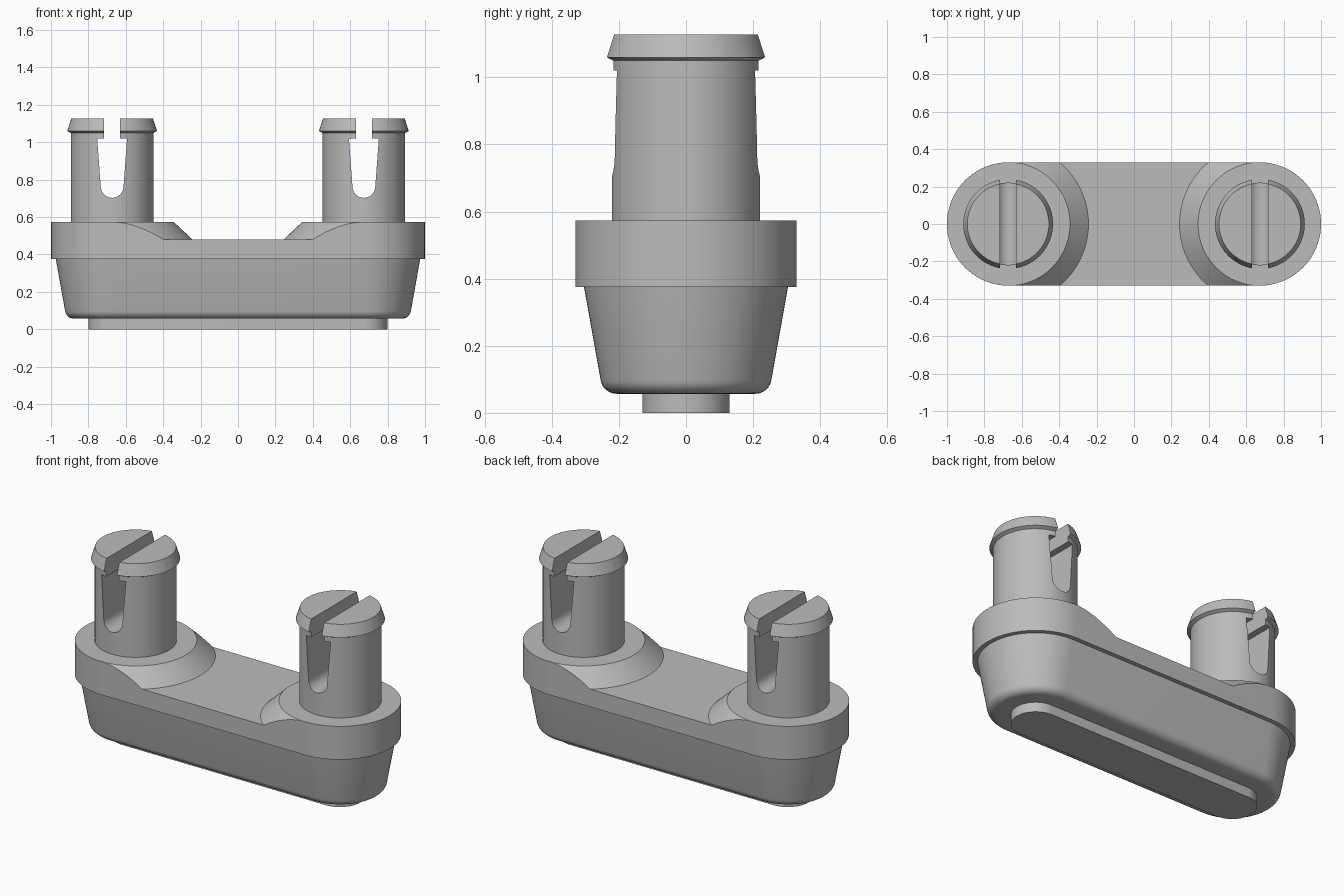
import bpy, bmesh, math

if "Cube" in bpy.data.objects:
    bpy.data.objects.remove(bpy.data.objects["Cube"])

PIN_X = 0.673   # distance of the pins from the centre
END_X = 0.67    # centre of the rounded ends

grey = bpy.data.materials.new("plain_grey")
grey.diffuse_color = (0.5, 0.5, 0.5, 1)
grey.use_nodes = True
grey.node_tree.nodes["Principled BSDF"].inputs["Base Color"].default_value = grey.diffuse_color


def finish(name, bm):
    bmesh.ops.remove_doubles(bm, verts=bm.verts, dist=1e-5)
    bmesh.ops.recalc_face_normals(bm, faces=bm.faces)
    me = bpy.data.meshes.new(name)
    bm.to_mesh(me)
    bm.free()
    me.materials.append(grey)
    ob = bpy.data.objects.new(name, me)
    bpy.context.collection.objects.link(ob)
    return ob


def loft(name, profile, half=0.0, x=0.0, n=40):
    """Stack capsule outlines (circles when half = 0) given as (radius, z)."""
    bm = bmesh.new()
    rings = []
    for r, z in profile:
        ring = []
        for side in (1, -1):
            for i in range(n + 1):
                a = math.pi * (i / n - 0.5)
                ring.append(bm.verts.new((x + side * (half + r * math.cos(a)),
                                          side * r * math.sin(a), z)))
        rings.append(ring)
    m = len(rings[0])
    for lo, hi in zip(rings, rings[1:]):
        for i in range(m):
            j = (i + 1) % m
            bm.faces.new((lo[i], lo[j], hi[j], hi[i]))
    bm.faces.new(rings[0][::-1])
    bm.faces.new(rings[-1])
    return finish(name, bm)


def extrude_y(name, points, depth):
    """Extrude an x-z outline along y, centred on y = 0."""
    bm = bmesh.new()
    face = bm.faces.new([bm.verts.new((x, -depth, z)) for x, z in points])
    res = bmesh.ops.extrude_face_region(bm, geom=[face])
    verts = [v for v in res["geom"] if isinstance(v, bmesh.types.BMVert)]
    bmesh.ops.translate(bm, verts=verts, vec=(0, 2 * depth, 0))
    return finish(name, bm)


def cut(target, cutter):
    mod = target.modifiers.new("cut", 'BOOLEAN')
    mod.operation = 'DIFFERENCE'
    mod.solver = 'EXACT'
    mod.object = cutter
    bpy.context.view_layer.objects.active = target
    bpy.ops.object.modifier_apply(modifier=mod.name)
    bpy.data.objects.remove(cutter)


# Foot and tapered lower body with a rounded bottom edge
foot = loft("foot", [(0.13, 0), (0.13, 0.065)], END_X)
fillet = [(0.207 + 0.048 * math.cos(a), 0.105 + 0.048 * math.sin(a))
          for a in (math.radians(-90 + 80 * i / 8) for i in range(9))]
body = loft("lower_body", fillet + [(0.304, 0.375)], END_X)

# Flange, with its middle sunk between two conical shoulders
flange = loft("flange", [(0.33, 0.375), (0.33, 0.573)], END_X)
recess = extrude_y("recess_cutter", [(-PIN_X, 0.48), (PIN_X, 0.48),
                                     (PIN_X, 0.65), (-PIN_X, 0.65)], 0.5)
for s in (-1, 1):
    cut(recess, loft("shoulder_cone", [(0.515, 0.40), (0.195, 0.70)], 0, s * PIN_X))
cut(flange, recess)

# Snap pin with a barbed head, slotted front to back
pin = loft("left_pin", [(0.221, 0.565), (0.221, 1.05), (0.24, 1.06), (0.218, 1.128)])
half_slot = [(0.0425, 1.3), (0.0425, 1.02), (0.08, 1.02)]
arc = [(0.061 * math.cos(a), 0.764 + 0.061 * math.sin(a))
       for a in (-math.pi * i / 16 for i in range(17))]
slot = extrude_y("slot_cutter",
                 half_slot + arc + [(-x, z) for x, z in reversed(half_slot)], 0.4)
cut(pin, slot)
pin.location.x = -PIN_X

# Smooth the curved walls, keep the edges crisp
bpy.ops.object.select_all(action='DESELECT')
for ob in (foot, body, flange, pin):
    ob.select_set(True)
bpy.context.view_layer.objects.active = pin
bpy.ops.object.shade_smooth_by_angle(angle=math.radians(25))

# Matching pin on the other end
right_pin = pin.copy()
right_pin.name = "right_pin"
right_pin.location.x = PIN_X
bpy.context.collection.objects.link(right_pin)
